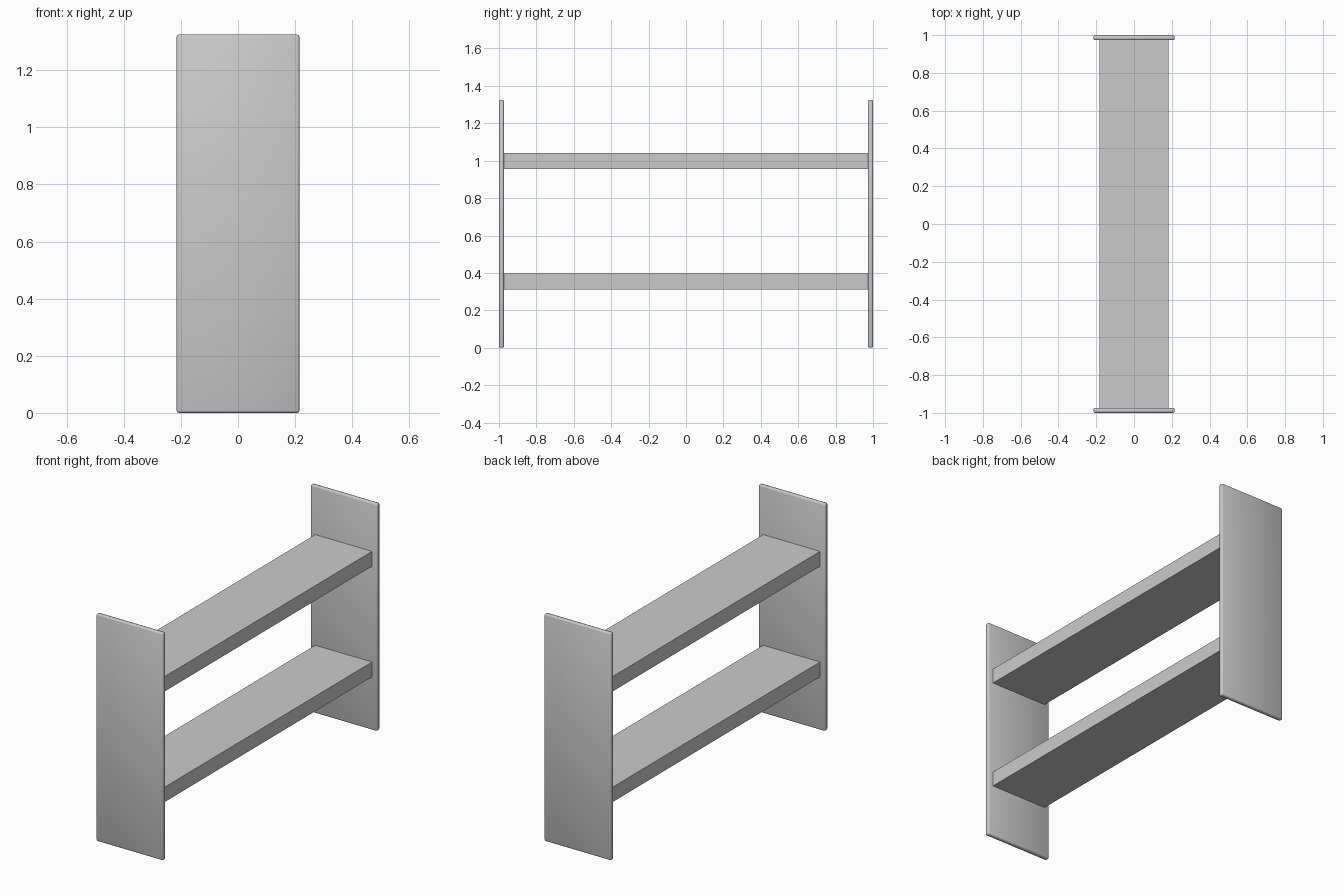
import bpy
import bmesh
from mathutils import Matrix, Vector

cube = bpy.data.objects.get("Cube")
if cube:
    bpy.data.objects.remove(cube, do_unlink=True)

# One plain grey finish
GREY = (0.6, 0.6, 0.6, 1.0)
grey = bpy.data.materials.new("light grey")
grey.use_nodes = True
grey.diffuse_color = GREY
grey.node_tree.nodes["Principled BSDF"].inputs["Base Color"].default_value = GREY


def board(name, low, high, bevel=0.0):
    """Box between two corners, optionally with softened, smooth-shaded edges."""
    low, high = Vector(low), Vector(high)
    bm = bmesh.new()
    bmesh.ops.create_cube(bm, size=1, matrix=Matrix.Diagonal((*(high - low), 1)))
    if bevel:
        bmesh.ops.bevel(bm, geom=bm.edges[:], offset=bevel, segments=2,
                        profile=0.5, affect='EDGES')
        for face in bm.faces:
            face.smooth = True
    mesh = bpy.data.meshes.new(name)
    bm.to_mesh(mesh)
    bm.free()
    mesh.materials.append(grey)
    obj = bpy.data.objects.new(name, mesh)
    obj.location = (low + high) / 2
    bpy.context.collection.objects.link(obj)
    return obj


HEIGHT, INNER = 1.325, 0.973

# Upright end panels
board("front_panel", (-0.215, -1, 0), (0.215, -INNER, HEIGHT), bevel=0.008)
board("back_panel", (-0.215, INNER, 0), (0.215, 1, HEIGHT), bevel=0.008)

# Shelves spanning between the panels
for name, bottom in (("lower_shelf", 0.31), ("upper_shelf", 0.955)):
    board(name, (-0.183, -INNER, bottom), (0.183, INNER, bottom + 0.087))
